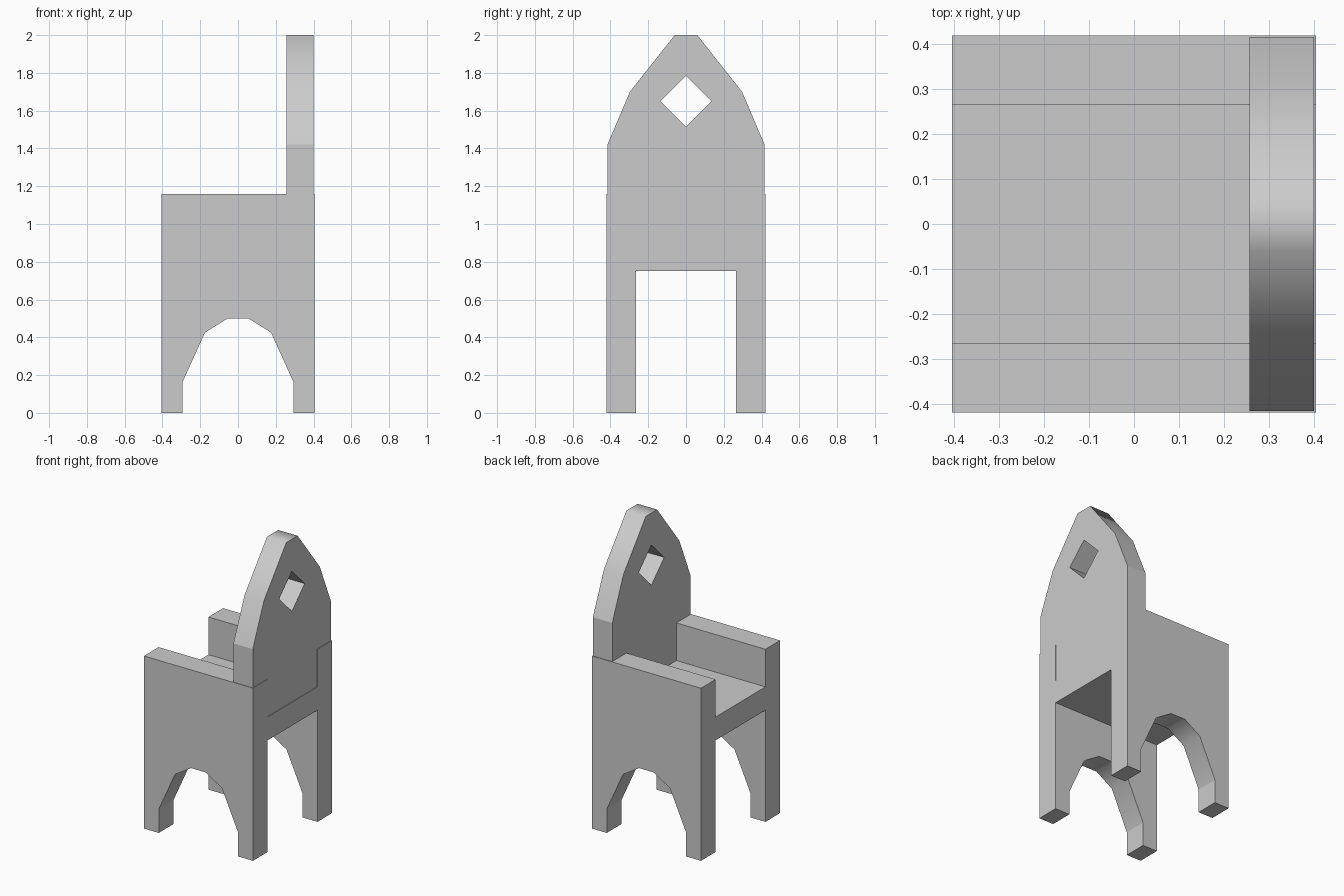
import bpy, bmesh

if "Cube" in bpy.data.objects:
    bpy.data.objects.remove(bpy.data.objects["Cube"])


def half_prism(name, half, place, lo, hi, mirrors, is_round):
    """Extrude half a profile, mirror it, smooth only the rim faces picked by is_round."""
    bm = bmesh.new()
    a = [bm.verts.new(place(u, v, lo)) for u, v in half]
    b = [bm.verts.new(place(u, v, hi)) for u, v in half]
    bm.faces.new(a)
    bm.faces.new(b)
    n = len(half)
    for i in range(n):
        j = (i + 1) % n
        if half[i][0] == 0 and half[j][0] == 0:
            continue  # no wall on the symmetry plane
        f = bm.faces.new((a[i], a[j], b[j], b[i]))
        f.smooth = is_round(half[i], half[j])
    for axis in mirrors:
        bmesh.ops.mirror(bm, geom=bm.verts[:] + bm.edges[:] + bm.faces[:],
                         axis=axis, merge_dist=0.0005)
    bmesh.ops.recalc_face_normals(bm, faces=bm.faces[:])
    for e in bm.edges:
        e.smooth = all(f.smooth for f in e.link_faces)
    me = bpy.data.meshes.new(name)
    bm.to_mesh(me)
    bm.free()
    ob = bpy.data.objects.new(name, me)
    bpy.context.collection.objects.link(ob)
    return ob


# Side panels: legs, arch and armrest in one slab, mirrored to both sides
half_prism(
    "side_panels",
    [(0, 0.50), (0.055, 0.50), (0.175, 0.425), (0.295, 0.16), (0.295, 0),
     (0.405, 0), (0.405, 1.16), (0, 1.16)],
    lambda u, v, d: (u, d, v), 0.265, 0.42, "XY",
    lambda p, q: min(p[1], q[1]) > 0.1 and max(p[1], q[1]) < 0.6)

# Backrest: pointed slab with a diamond cut-out
half_prism(
    "backrest",
    [(0, 0.9), (0.416, 0.9), (0.416, 1.42), (0.297, 1.70), (0.06, 2.0), (0, 2.0),
     (0, 1.785), (0.135, 1.65), (0, 1.515)],
    lambda u, v, d: (d, u, v), 0.257, 0.401, "Y",
    lambda p, q: min(p[1], q[1]) > 1.4 and p[0] + q[0] != 0.135)

# Seat board between the side panels
half_prism(
    "seat",
    [(0, 0.75), (0.265, 0.75), (0.265, 0.907), (0, 0.907)],
    lambda u, v, d: (d, u, v), -0.405, 0.405, "Y",
    lambda p, q: False)
